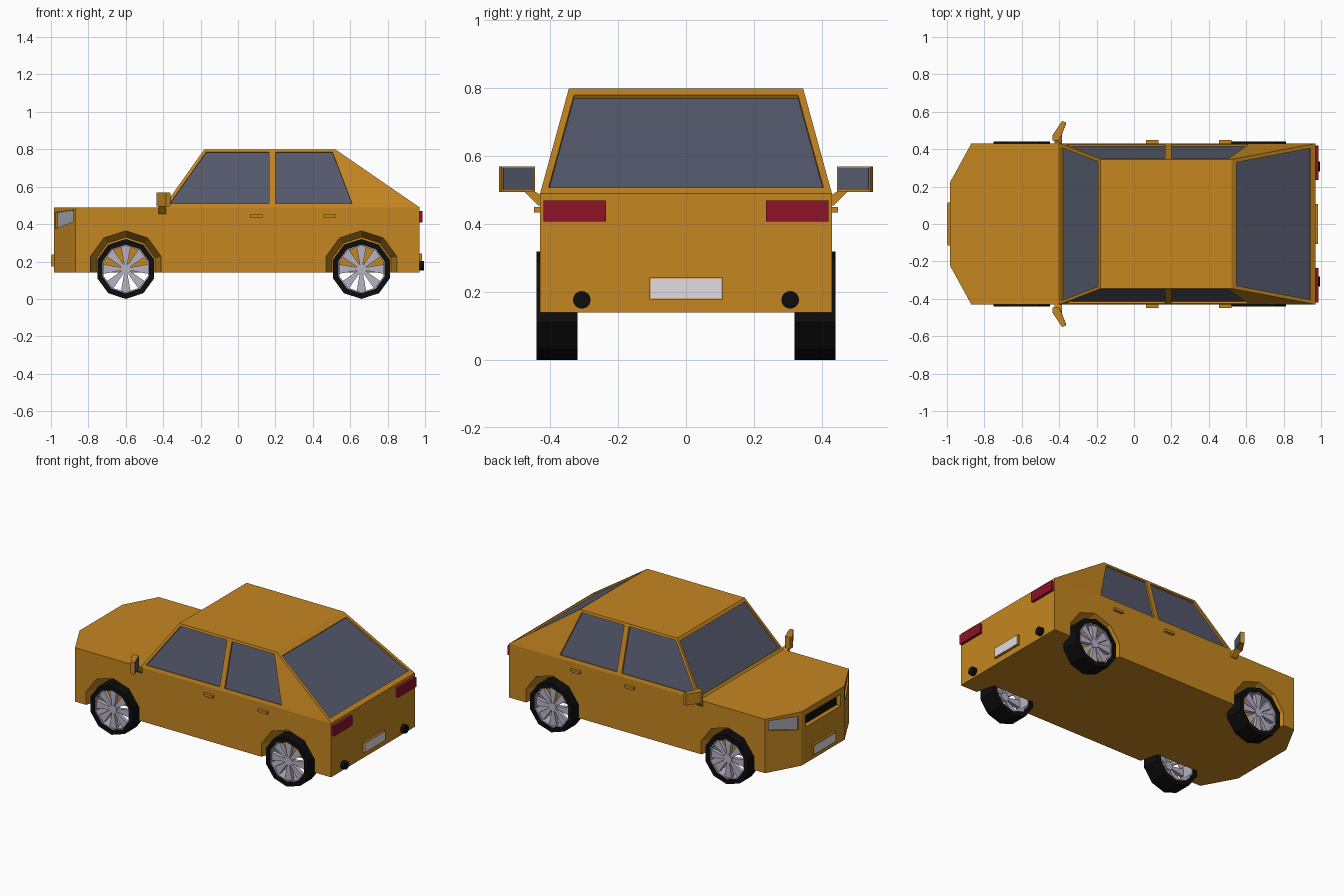
import bpy, bmesh, math
from mathutils import Vector, Matrix
from mathutils.geometry import normal

if "Cube" in bpy.data.objects:
    bpy.data.objects.remove(bpy.data.objects["Cube"])


def mat(name, r, g, b):
    m = bpy.data.materials.new(name)
    m.diffuse_color = (r, g, b, 1)
    m.use_nodes = True
    m.node_tree.nodes["Principled BSDF"].inputs["Base Color"].default_value = m.diffuse_color
    return m


PAINT = mat("paint", 0.56, 0.24, 0.015)
GLASS = mat("glass", 0.09, 0.10, 0.15)
BLACK = mat("black", 0.004, 0.004, 0.004)
SILVER = mat("silver", 0.48, 0.45, 0.55)
RED = mat("red", 0.27, 0.006, 0.02)
WHITE = mat("white", 0.75, 0.72, 0.76)
LAMP = mat("lamp", 0.42, 0.42, 0.48)


def finish(name, bm, material, recalc=True):
    if recalc:
        bmesh.ops.recalc_face_normals(bm, faces=bm.faces)
    me = bpy.data.meshes.new(name)
    bm.to_mesh(me)
    bm.free()
    me.materials.append(material)
    ob = bpy.data.objects.new(name, me)
    bpy.context.collection.objects.link(ob)
    return ob


def prism(bm, pts, vec):
    """Closed solid swept from a polygon along a vector."""
    a = [bm.verts.new(p) for p in pts]
    b = [bm.verts.new(Vector(p) + Vector(vec)) for p in pts]
    bm.faces.new(a)
    bm.faces.new(b[::-1])
    for i in range(len(a)):
        j = (i + 1) % len(a)
        bm.faces.new((a[i], b[i], b[j], a[j]))


def box(name, x0, x1, y0, y1, z0, z1, material):
    bm = bmesh.new()
    prism(bm, [(x0, y0, z0), (x1, y0, z0), (x1, y1, z0), (x0, y1, z0)], (0, 0, z1 - z0))
    return finish(name, bm, material)


def flip(pts):
    return [(x, -y, z) for x, y, z in pts]


# Body shell: one half outline, mirrored and skinned
half = [(-.985, .22, .14), (-.985, .22, .49), (-.40, .43, .49), (-.18, .345, .80),
        (.52, .345, .80), (.97, .43, .49), (.97, .43, .14), (-.87, .43, .14), (-.87, .43, .49)]
bm = bmesh.new()
L = [bm.verts.new(p) for p in half]
R = [bm.verts.new(p) for p in flip(half)]
for strip in ([0, 1], [1, 8, 2], [2, 3], [3, 4], [4, 5], [5, 6], [6, 7, 0]):
    bm.faces.new([L[i] for i in strip] + [R[i] for i in reversed(strip)])
for side in ([0, 1, 8, 7], [7, 8, 2, 5, 6], [2, 3, 4, 5]):
    bm.faces.new([L[i] for i in side])
    bm.faces.new([R[i] for i in side])
body = finish("body", bm, PAINT)

# Recessed panels: each adds a cutter and a pane at the bottom of its recess
cut = bmesh.new()


def recess(name, pts, material, depth=.012):
    pts = [Vector(p) for p in pts]
    n = normal(pts[:4])
    centre = sum(pts, Vector()) / len(pts)
    if n.dot(centre - Vector((0.1, 0, .3))) < 0:
        n, pts = -n, pts[::-1]
    prism(cut, [p + n * .03 for p in pts], -n * (.03 + depth))
    pane = bmesh.new()
    pane.faces.new([pane.verts.new(p - n * (depth - .001)) for p in pts])
    finish(name, pane, material, recalc=False)


def on_side(x, z):
    return (x, .43 - (z - .49) * .085 / .31, z)


def on_front(y, z):
    return (-.40 + (z - .49) * .22 / .31, y, z)


def on_rear(y, z):
    return (.97 - (z - .49) * .45 / .31, y, z)


def on_corner(x, z):
    return (x, .22 + (x + .985) * .21 / .115, z)


recess("windshield", [on_front(-.41, .505), on_front(.41, .505),
                      on_front(.335, .783), on_front(-.335, .783)], GLASS)
recess("rear_window", [on_rear(-.405, .508), on_rear(.405, .508),
                       on_rear(.33, .78), on_rear(-.33, .78)], GLASS)
recess("grille", [(-.985, -.18, .375), (-.985, .18, .375),
                  (-.985, .18, .45), (-.985, -.18, .45)], BLACK, .03)
front_door = [on_side(*p) for p in ((-.365, .51), (.165, .51), (.165, .785), (-.17, .785))]
rear_door = [on_side(*p) for p in ((.20, .51), (.61, .51), (.505, .785), (.20, .785))]
lamp = [on_corner(*p) for p in ((-.975, .375), (-.88, .413), (-.88, .475), (-.975, .462))]
for f in (lambda p: p, flip):
    recess("front_door_window", f(front_door), GLASS)
    recess("rear_door_window", f(rear_door), GLASS)
    recess("headlight", f(lamp), LAMP)

# Wheel wells: tapered ten-sided recesses
AXLES = (-.60, .66)
for x in AXLES:
    for s in (1, -1):
        m = (Matrix.Translation((x, s * .38, .165)) @ Matrix.Rotation(-s * math.pi / 2, 4, 'X'))
        bmesh.ops.create_cone(cut, cap_ends=True, segments=10, radius1=.165, radius2=.205,
                              depth=.14, matrix=m)
cutter = finish("cutter", cut, PAINT)
cutter.hide_render = True
mod = body.modifiers.new("recesses", 'BOOLEAN')
mod.operation = 'DIFFERENCE'
mod.solver = 'EXACT'
mod.object = cutter
bpy.context.view_layer.objects.active = body
bpy.ops.object.modifier_apply(modifier=mod.name)
bpy.data.objects.remove(cutter)


# Wheels: ten-sided tyre and rim rings, eight flared spokes and a hub
def ring(name, x, s, r0, r1, y0, y1, material):
    bm = bmesh.new()
    rows = []
    for i in range(10):
        a = math.tau * i / 10
        rows.append([bm.verts.new((x + r * math.sin(a), s * y, .16 + r * math.cos(a)))
                     for r, y in ((r1, y1), (r1, y0), (r0, y0), (r0, y1))])
    for i in range(10):
        p, q = rows[i], rows[(i + 1) % 10]
        for k in range(4):
            bm.faces.new((p[k], p[k - 1], q[k - 1], q[k]))
    finish(name, bm, material)


for x in AXLES:
    for s in (1, -1):
        ring("tyre", x, s, .13, .16, .32, .44, BLACK)
        ring("rim", x, s, .124, .131, .325, .435, SILVER)
        bm = bmesh.new()
        for i in range(8):
            a = math.tau * i / 8
            u = Vector((math.sin(a), 0, math.cos(a)))
            v = Vector((math.cos(a), 0, -math.sin(a)))
            c = Vector((x, s * .425, .16))
            prism(bm, [c + u * r + v * w for r, w in
                       ((.02, -.008), (.122, -.026), (.122, .026), (.02, .008))], (0, -s * .025, 0))
        m = Matrix.Translation((x, s * .41, .16)) @ Matrix.Rotation(math.pi / 2, 4, 'X')
        bmesh.ops.create_cone(bm, cap_ends=True, segments=10, radius1=.028, radius2=.028,
                              depth=.036, matrix=m)
        finish("spokes", bm, SILVER)

# Parts repeated on both sides
for s in (1, -1):
    for x in (.065, .455):
        box("door_handle", x, x + .065, s * .425, s * .448, .434, .45, PAINT)
    box("tail_light", .965, .987, s * .235, s * .42, .408, .47, RED)
    bm = bmesh.new()
    m = Matrix.Translation((.97, s * .307, .177)) @ Matrix.Rotation(math.pi / 2, 4, 'Y')
    bmesh.ops.create_cone(bm, cap_ends=True, segments=16, radius1=.026, radius2=.026,
                          depth=.05, matrix=m)
    finish("exhaust", bm, BLACK)

    # Door mirror: housing, glass and stem
    bm = bmesh.new()
    prism(bm, [(x, s * y, .495) for x, y in ((-.435, .447), (-.435, .475), (-.385, .551),
                                             (-.364, .543), (-.402, .445))], (0, 0, .075))
    finish("mirror_housing", bm, PAINT)
    bm = bmesh.new()
    prism(bm, [(-.40, s * .449, .50), (-.365, s * .539, .50),
               (-.365, s * .539, .565), (-.40, s * .449, .565)], (.003, -s * .001, 0))
    finish("mirror_glass", bm, GLASS)
    bm = bmesh.new()
    prism(bm, [(-.425, s * .425, .455), (-.425, s * .435, .455), (-.425, s * .478, .498),
               (-.425, s * .45, .498), (-.425, s * .425, .485)], (.04, 0, 0))
    finish("mirror_stem", bm, PAINT)

# Number plates: painted holder with a pale blank face
box("rear_plate_holder", .965, .983, -.108, .108, .178, .243, PAINT)
box("rear_plate", .98, .985, -.104, .104, .181, .24, WHITE)
box("front_plate_holder", -.998, -.98, -.115, .115, .172, .238, PAINT)
box("front_plate", -1.0, -.99, -.108, .108, .178, .232, WHITE)
